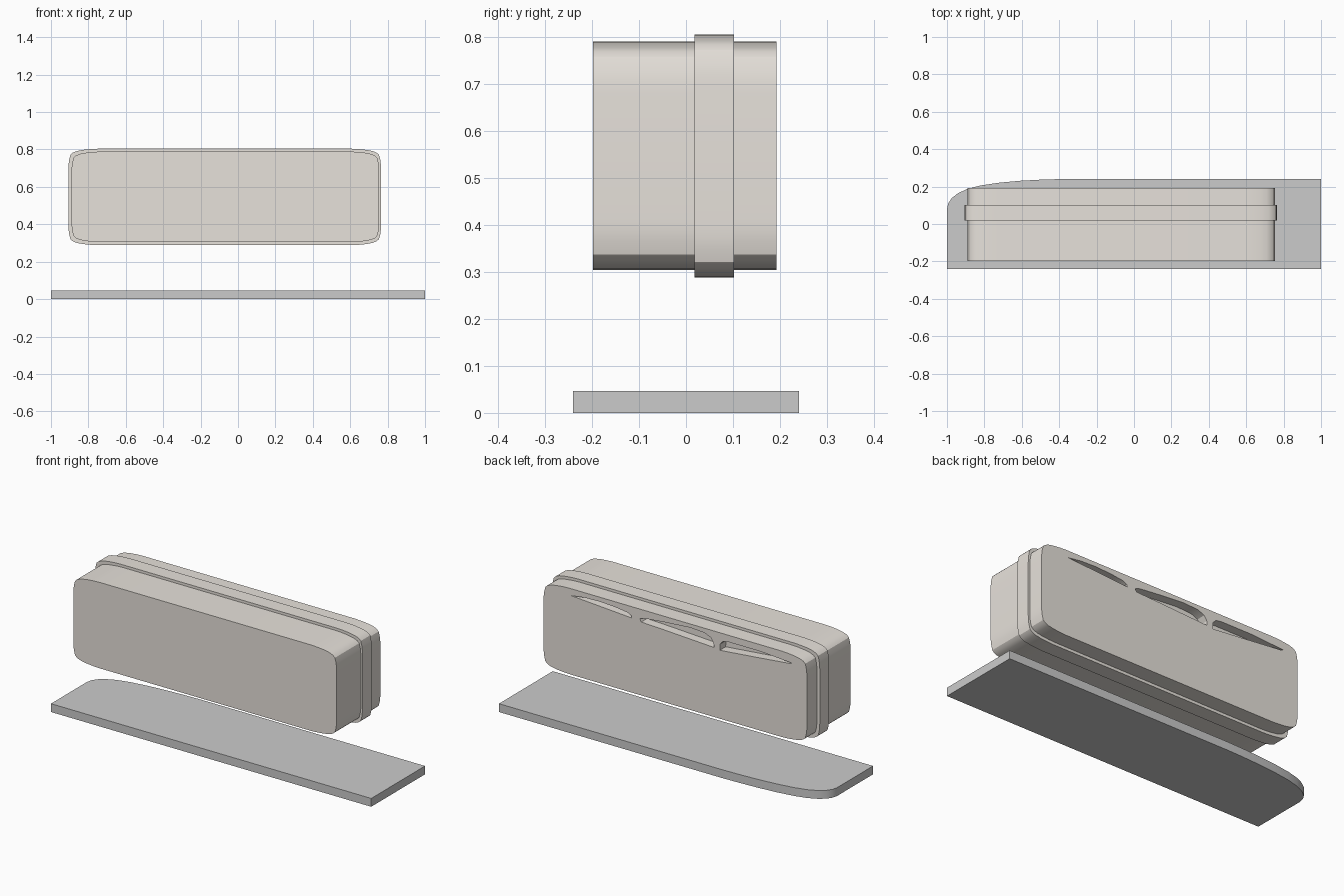
import bpy, bmesh, math

if "Cube" in bpy.data.objects:
    bpy.data.objects.remove(bpy.data.objects["Cube"])

shell_mat = bpy.data.materials.new("warm_shell")
shell_mat.diffuse_color = (0.80, 0.76, 0.71, 1)
shell_mat.use_nodes = True
shell_mat.node_tree.nodes["Principled BSDF"].inputs["Base Color"].default_value = shell_mat.diffuse_color


def prism(name, pts, to3d, a, b, mat=None):
    """Extrude a closed 2D outline from level a to level b."""
    bm = bmesh.new()
    lo = [bm.verts.new(to3d(u, v, a)) for u, v in pts]
    hi = [bm.verts.new(to3d(u, v, b)) for u, v in pts]
    n = len(pts)
    bm.faces.new(lo)
    bm.faces.new(hi[::-1])
    for i in range(n):
        j = (i + 1) % n
        bm.faces.new((lo[j], lo[i], hi[i], hi[j]))
    bmesh.ops.recalc_face_normals(bm, faces=bm.faces)
    me = bpy.data.meshes.new(name)
    bm.to_mesh(me)
    bm.free()
    ob = bpy.data.objects.new(name, me)
    bpy.context.collection.objects.link(ob)
    if mat:
        me.materials.append(mat)
    return ob


def activate(ob):
    bpy.ops.object.select_all(action='DESELECT')
    ob.select_set(True)
    bpy.context.view_layer.objects.active = ob


def smooth(ob):
    activate(ob)
    bpy.ops.object.shade_smooth_by_angle(angle=math.radians(28))


def xz(u, v, t):
    return (u, t, v)


def xy(u, v, t):
    return (u, v, t)


def soft_rect(x0, x1, z0, z1):
    """Rectangle with a softly bulging corner, mirrored to all four corners."""
    corner = [(0, .11), (.001, .085), (.004, .06), (.011, .033), (.024, .021),
              (.045, .0125), (.08, .006), (.12, .002), (.16, 0)]
    tr = [(x1 - dx, z1 - dz) for dx, dz in corner]
    tl = [(x0 + dx, z1 - dz) for dx, dz in reversed(corner)]
    bl = [(x0 + dx, z0 + dz) for dx, dz in corner]
    br = [(x1 - dx, z0 + dz) for dx, dz in reversed(corner)]
    return tr + tl + bl + br


# Flat base plate with one swept corner
plate = prism("base_plate",
              [(-1, -.24), (1, -.24), (1, .24), (-.40, .24), (-.50, .237),
               (-.61, .231), (-.72, .221), (-.82, .206), (-.89, .188),
               (-.94, .165), (-.975, .138), (-.993, .11), (-1, .08)],
              xy, 0, .047)
smooth(plate)

# Floating box body
body = prism("box_body", soft_rect(-.89, .755, .304, .789), xz, -.198, .192, shell_mat)

# Slits recessed into the back face
slits = [
    [(.585, .750), (.50, .761), (.404, .764), (.31, .759), (.229, .749),
     (.208, .738), (.204, .725)],
    [(.154, .735), (.122, .744), (0, .756), (-.159, .768), (-.25, .763),
     (-.29, .746), (-.307, .72), (-.309, .696), (0, .712), (.145, .718)],
    [(-.346, .690), (-.347, .725), (-.365, .745), (-.40, .751), (-.60, .751),
     (-.796, .738), (-.79, .733), (-.57, .711)],
]
for i, pts in enumerate(slits):
    cutter = prism("slit_cutter_%d" % i, pts, xz, .14, .25)
    cutter.hide_render = True
    mod = body.modifiers.new("slit", 'BOOLEAN')
    mod.operation = 'DIFFERENCE'
    mod.solver = 'EXACT'
    mod.object = cutter
    activate(body)
    bpy.ops.object.modifier_apply(modifier=mod.name)
    bpy.data.objects.remove(cutter)
smooth(body)

# Raised band around the body
band = prism("raised_band", soft_rect(-.907, .765, .288, .804), xz, .018, .102, shell_mat)
smooth(band)
